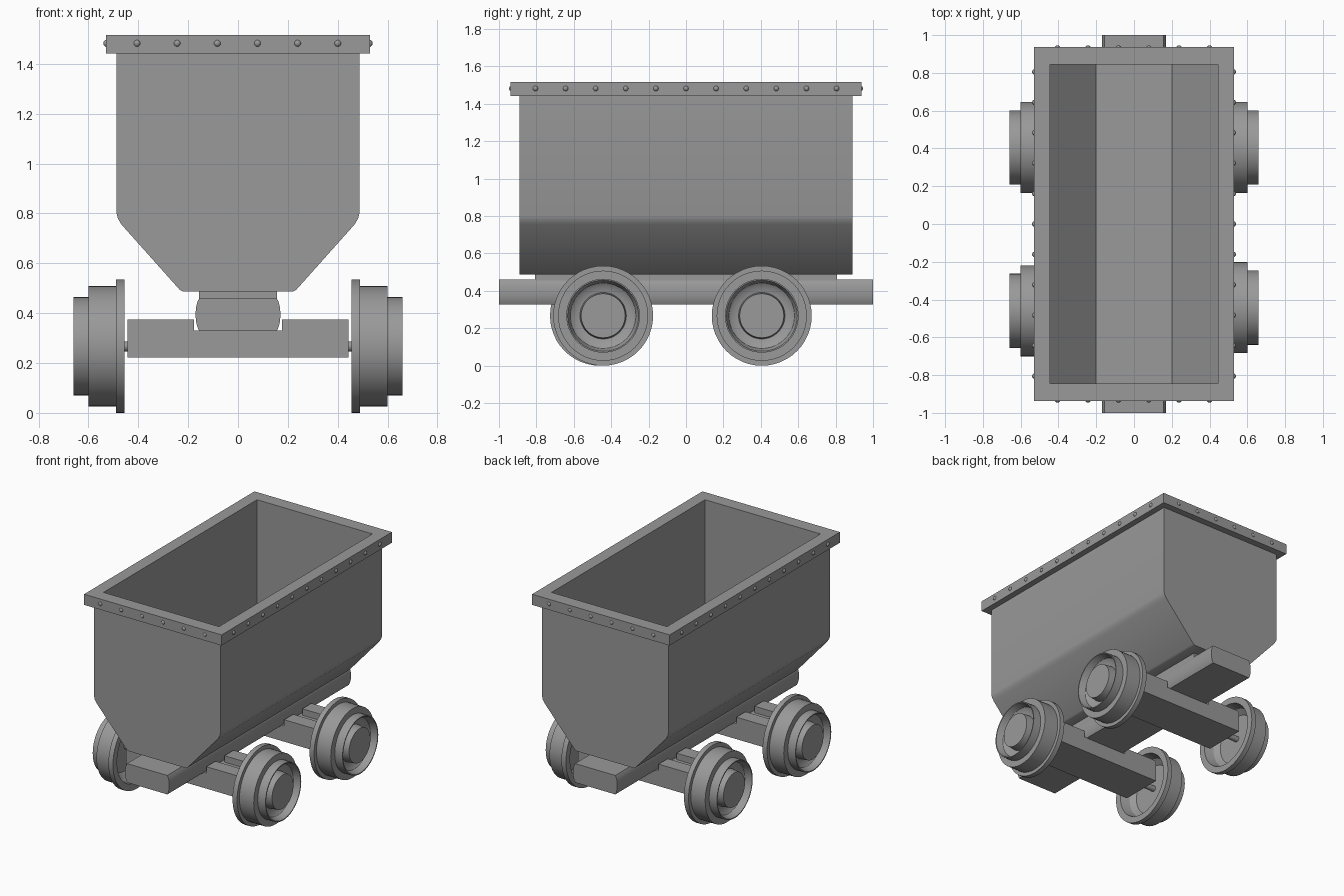
import bpy, bmesh, math
from mathutils import Matrix

if "Cube" in bpy.data.objects:
    bpy.data.objects.remove(bpy.data.objects["Cube"])

# Dark grey for every part
GREY = bpy.data.materials.new("dark_grey")
GREY.diffuse_color = (.32, .32, .32, 1)
GREY.use_nodes = True
GREY.node_tree.nodes["Principled BSDF"].inputs["Base Color"].default_value = GREY.diffuse_color


def finish(bm, name, smooth=None):
    bmesh.ops.recalc_face_normals(bm, faces=bm.faces)
    me = bpy.data.meshes.new(name)
    bm.to_mesh(me)
    bm.free()
    me.materials.append(GREY)
    ob = bpy.data.objects.new(name, me)
    bpy.context.collection.objects.link(ob)
    if smooth:
        bpy.ops.object.select_all(action='DESELECT')
        bpy.context.view_layer.objects.active = ob
        ob.select_set(True)
        bpy.ops.object.shade_smooth_by_angle(angle=math.radians(smooth))
    return ob


def mirrored(half):
    """Close a right-hand profile (top to bottom) into a symmetric one."""
    return half + [(-x, z) for x, z in reversed(half)]


def prism(name, profile, y0, y1, smooth=None):
    bm = bmesh.new()
    a = [bm.verts.new((x, y0, z)) for x, z in profile]
    b = [bm.verts.new((x, y1, z)) for x, z in profile]
    n = len(profile)
    bm.faces.new(a)
    bm.faces.new(b)
    for i in range(n):
        j = (i + 1) % n
        bm.faces.new((a[i], a[j], b[j], b[i]))
    return finish(bm, name, smooth)


# Tub: outer and inner skins joined around the top edge
TOP = 1.442
outer = mirrored([(.487, TOP), (.487, .80), (.482, .78), (.467, .755),
                  (.235, .495), (.222, .487)])
inner = mirrored([(.445, TOP), (.445, .79), (.20, .53)])
bm = bmesh.new()
tops = []
for prof, hy in ((outer, .89), (inner, .845)):
    a = [bm.verts.new((x, -hy, z)) for x, z in prof]
    b = [bm.verts.new((x, hy, z)) for x, z in prof]
    bm.faces.new(a)
    bm.faces.new(b)
    for i in range(len(prof) - 1):
        bm.faces.new((a[i], a[i + 1], b[i + 1], b[i]))
    tops.append((a[0], b[0], b[-1], a[-1]))
o, n = tops
for i in range(4):
    j = (i + 1) % 4
    bm.faces.new((o[i], o[j], n[j], n[i]))
finish(bm, "tub", 35)

# Rim: rectangular frame around the tub opening
bm = bmesh.new()
rings = []
for hx, hy, z in ((.445, .845, TOP), (.53, .938, TOP),
                  (.53, .938, 1.516), (.445, .845, 1.516)):
    rings.append([bm.verts.new((sx * hx, sy * hy, z))
                  for sx, sy in ((1, 1), (-1, 1), (-1, -1), (1, -1))])
for k in range(4):
    r, s = rings[k], rings[(k + 1) % 4]
    for i in range(4):
        j = (i + 1) % 4
        bm.faces.new((r[i], r[j], s[j], s[i]))
finish(bm, "rim")

# Rivets around the rim
bm = bmesh.new()
spots = [(s * .525, -.805 + .161 * i) for i in range(11) for s in (-1, 1)]
spots += [(-.405 + .161 * i, s * .931) for i in range(6) for s in (-1, 1)]
for x, y in spots:
    bmesh.ops.create_uvsphere(bm, u_segments=12, v_segments=8, radius=.015,
                              matrix=Matrix.Translation((x, y, 1.482)))
finish(bm, "rivets", 60)

# Centre beam with bulged sides, and the pad carrying the tub
prism("centre_beam", mirrored([(.155, .46), (.163, .445), (.169, .42), (.17, .395),
                               (.169, .37), (.163, .345), (.155, .328)]), -1, 1, 30)
prism("tub_support", mirrored([(.157, .488), (.157, .455)]), -.807, .807)


# Wheels: lathed profile of (distance along axle, radius)
WHEEL = [(.655, 0), (.655, .118), (.595, .124), (.60, .155), (.615, .175), (.66, .19),
         (.66, .197), (.60, .197), (.60, .241), (.49, .241), (.49, .267), (.455, .267),
         (.455, .222), (.52, .205), (.55, .17), (.55, 0)]
WZ = .267


def wheel(name, side, y):
    bm = bmesh.new()
    vs = [bm.verts.new((side * a, y, WZ + r)) for a, r in WHEEL]
    es = [bm.edges.new(p) for p in zip(vs, vs[1:])]
    bmesh.ops.spin(bm, geom=vs + es, cent=(0, y, WZ), axis=(1, 0, 0),
                   angle=2 * math.pi, steps=48, use_duplicate=False)
    bmesh.ops.remove_doubles(bm, verts=bm.verts, dist=1e-5)
    finish(bm, name, 30)


for name, yl, yr in (("front", -.46, -.443), ("rear", .405, .405)):
    wheel(name + "_left_wheel", -1, yl)
    wheel(name + "_right_wheel", 1, yr)
    ym = (yl + yr) / 2
    # Axle beam: notched side rails with a lower core between them
    notched = mirrored([(.177, .33), (.177, .375), (.443, .375), (.443, .222)])
    for s, end in ((-1, "front"), (1, "rear")):
        prism(f"{name}_axle_{end}_rail", notched, ym + s * .05, ym + s * .15)
    prism(name + "_axle_core", mirrored([(.443, .33), (.443, .222)]), ym - .05, ym + .05)
    # Axle rod
    bm = bmesh.new()
    bmesh.ops.create_cone(bm, cap_ends=True, segments=16, radius1=.02, radius2=.02, depth=1.12,
                          matrix=Matrix.Translation((0, ym, WZ)) @ Matrix.Rotation(math.pi / 2, 4, 'Y'))
    finish(bm, name + "_axle_rod", 40)
